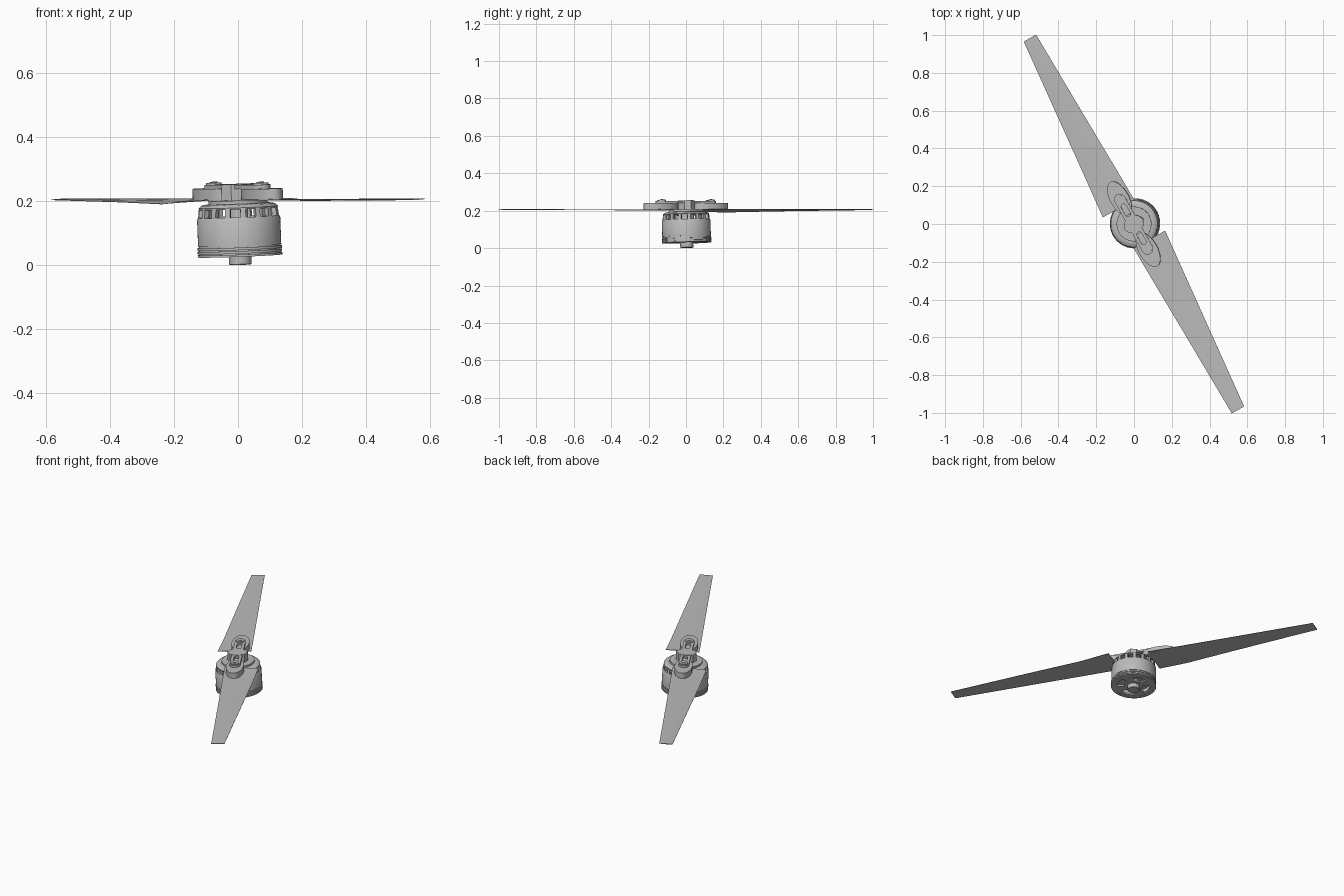
import bpy, bmesh
from math import sin, cos, pi, radians
from mathutils import Matrix, Vector

cube = bpy.data.objects.get("Cube")
if cube:
    bpy.data.objects.remove(cube, do_unlink=True)

grey = bpy.data.materials.new("plain grey")
grey.use_nodes = True
grey.diffuse_color = (0.5, 0.5, 0.5, 1)
grey.node_tree.nodes["Principled BSDF"].inputs["Base Color"].default_value = (0.5, 0.5, 0.5, 1)

# Assembly frame: local x runs along the blade; everything leans slightly sideways
PIVOT = Vector((0, 0, 0.2))
FRAME = (Matrix.Translation(PIVOT) @ Matrix.Rotation(radians(119.2), 4, 'Z')
         @ Matrix.Rotation(radians(-2.5), 4, 'X') @ Matrix.Translation(-PIVOT))
HALF_TURN = Matrix.Rotation(pi, 4, 'Z')


def finish(bm, name, turn=False, smooth=True):
    bmesh.ops.recalc_face_normals(bm, faces=bm.faces)
    bm.transform(FRAME @ HALF_TURN if turn else FRAME)
    mesh = bpy.data.meshes.new(name)
    bm.to_mesh(mesh)
    bm.free()
    mesh.materials.append(grey)
    ob = bpy.data.objects.new(name, mesh)
    bpy.context.collection.objects.link(ob)
    if smooth:
        bpy.ops.object.select_all(action='DESELECT')
        ob.select_set(True)
        bpy.context.view_layer.objects.active = ob
        bpy.ops.object.shade_smooth_by_angle(angle=radians(35))
    return ob


def lathe(name, profile, steps=64):
    """Spin a closed (radius, height) profile around the motor axis."""
    bm = bmesh.new()
    rings = [[bm.verts.new((r * cos(2 * pi * i / steps), r * sin(2 * pi * i / steps), z))
              for r, z in profile] for i in range(steps)]
    n = len(profile)
    for i in range(steps):
        a, b = rings[i], rings[(i + 1) % steps]
        for j in range(n):
            k = (j + 1) % n
            bm.faces.new((a[j], b[j], b[k], a[k]))
    bmesh.ops.remove_doubles(bm, verts=bm.verts, dist=0.00001)
    return finish(bm, name)


def prism(bm, outline, z0, z1):
    """Extrude a flat outline between two heights."""
    low = [bm.verts.new((x, y, z0)) for x, y in outline]
    high = [bm.verts.new((x, y, z1)) for x, y in outline]
    bm.faces.new(low[::-1])
    bm.faces.new(high)
    for i in range(len(low)):
        j = (i + 1) % len(low)
        bm.faces.new((low[i], low[j], high[j], high[i]))


def ellipse(cx, cy, rx, ry, n=40):
    return [(cx + rx * cos(2 * pi * i / n), cy + ry * sin(2 * pi * i / n)) for i in range(n)]


def capsule(x0, x1, r, n=12):
    right = [(x1 + r * cos(a), r * sin(a)) for a in (pi * (i / n - 0.5) for i in range(n + 1))]
    left = [(x0 - r * cos(a), -r * sin(a)) for a in (pi * (i / n - 0.5) for i in range(n + 1))]
    return right + left


def sector(r0, r1, a0, a1, n=8):
    arc = [a0 + (a1 - a0) * i / n for i in range(n + 1)]
    return ([(r1 * cos(a), r1 * sin(a)) for a in arc]
            + [(r0 * cos(a), r0 * sin(a)) for a in reversed(arc)])


def cut(target, outlines, z0, z1):
    """Cut straight holes through a part."""
    bm = bmesh.new()
    for outline in outlines:
        prism(bm, outline, z0, z1)
    cutter = finish(bm, "hole_cutter", smooth=False)
    cutter.hide_render = True
    mod = target.modifiers.new("holes", 'BOOLEAN')
    mod.operation = 'DIFFERENCE'
    mod.solver = 'EXACT'
    mod.object = cutter
    bpy.context.view_layer.objects.active = target
    bpy.ops.object.modifier_apply(modifier=mod.name)
    bpy.data.objects.remove(cutter, do_unlink=True)


# Motor bell with a grooved lower band
lathe("motor_bell", [(0.115, 0.062), (0.13, 0.062), (0.13, 0.147), (0.127, 0.152), (0.115, 0.152)])
for i, (z0, z1) in enumerate([(0.029, 0.036), (0.039, 0.047), (0.05, 0.058)]):
    lathe(f"lower_band_{i + 1}", [(0.115, z0), (0.132, z0), (0.132, z1), (0.115, z1)])
lathe("band_core", [(0.112, 0.03), (0.127, 0.03), (0.127, 0.065), (0.112, 0.065)])

# Vented shoulder and top cap
lathe("top_cap", [(0, 0.182), (0.112, 0.182), (0.122, 0.177), (0.124, 0.182),
                  (0.115, 0.19), (0.1, 0.193), (0, 0.193)])
bm = bmesh.new()
POSTS = 16
for i in range(POSTS):
    a = 2 * pi * i / POSTS
    prism(bm, sector(0.112, 0.127, a - 0.065, a + 0.065, 3), 0.148, 0.182)
for v in bm.verts:
    if v.co.z > 0.17:
        v.co.x *= 0.97
        v.co.y *= 0.97
finish(bm, "vent_posts")

# Stator, base plate and shaft
lathe("stator", [(0, 0.06), (0.098, 0.06), (0.098, 0.145), (0, 0.145)])
base = lathe("base_plate", [(0, 0.03), (0.113, 0.03), (0.113, 0.04), (0, 0.04)])
cut(base, [sector(0.055, 0.095, q * pi / 2 + 0.35, q * pi / 2 + 1.22) for q in range(4)], 0, 0.055)
lathe("shaft", [(0, 0.0015), (0.033, 0.0015), (0.035, 0.004), (0.035, 0.065), (0, 0.065)], 32)
lathe("centre_column", [(0, 0.14), (0.03, 0.14), (0.03, 0.25), (0, 0.25)], 32)
lathe("hub_foot", [(0, 0.19), (0.092, 0.19), (0.092, 0.204), (0, 0.204)])

# Hub: dogbone plate with a round middle and slots
for name, outline in (("hub_bar", capsule(-0.15, 0.15, 0.03)),):
    bm = bmesh.new()
    prism(bm, outline, 0.24, 0.252)
    bar = finish(bm, name)
    cut(bar, [capsule(s * 0.085 - 0.022, s * 0.085 + 0.022, 0.014) for s in (-1, 1)], 0.23, 0.26)
bm = bmesh.new()
prism(bm, ellipse(0, 0, 0.045, 0.058, 8), 0.204, 0.254)
finish(bm, "hub_block")


def blade(name, turn):
    """Tapered thin blade whose trailing edge drops near the root."""
    bm = bmesh.new()
    rows = []
    # station, trailing and leading edge, trailing drop
    for x, trail, lead, drop in ((0.111, 0.127, -0.064, 0.002), (0.2, 0.119, -0.062, 0.006),
                                 (0.29, 0.111, -0.06, 0.01), (0.6, 0.084, -0.051, 0.005),
                                 (1.128, 0.038, -0.037, 0)):
        row = []
        for t in (0, 0.25, 0.5, 0.75, 1):
            y = lead + (trail - lead) * t
            row.append((x, y, 0.206 - drop * t * t))
        rows.append(row)
    sheets = [[[bm.verts.new((x, y, z + dz * (0.4 if j in (0, 4) else 1)))
                for j, (x, y, z) in enumerate(row)] for row in rows] for dz in (0.002, -0.002)]
    for sheet in sheets:
        for a, b in zip(sheet, sheet[1:]):
            for j in range(4):
                bm.faces.new((a[j], a[j + 1], b[j + 1], b[j]))
    top, under = sheets
    border = ([r[0] for r in top] + top[-1][1:] + [r[4] for r in top[-2::-1]] + top[0][3:0:-1])
    below = ([r[0] for r in under] + under[-1][1:] + [r[4] for r in under[-2::-1]] + under[0][3:0:-1])
    for i in range(len(border)):
        j = (i + 1) % len(border)
        bm.faces.new((border[i], border[j], below[j], below[i]))
    finish(bm, name, turn)


# Blades, oval clamps and pivot bolts on both arms
for side, turn in (("rear", False), ("front", True)):
    blade(side + "_blade", turn)
    bm = bmesh.new()
    prism(bm, ellipse(0.155, 0, 0.1, 0.05), 0.204, 0.24)
    finish(bm, side + "_clamp", turn)
    bm = bmesh.new()
    prism(bm, ellipse(0.15, 0, 0.024, 0.024, 24), 0.235, 0.258)
    finish(bm, side + "_bolt", turn)
    bm = bmesh.new()
    prism(bm, ellipse(0.15, 0, 0.011, 0.011, 6), 0.255, 0.261)
    finish(bm, side + "_bolt_cap", turn)
